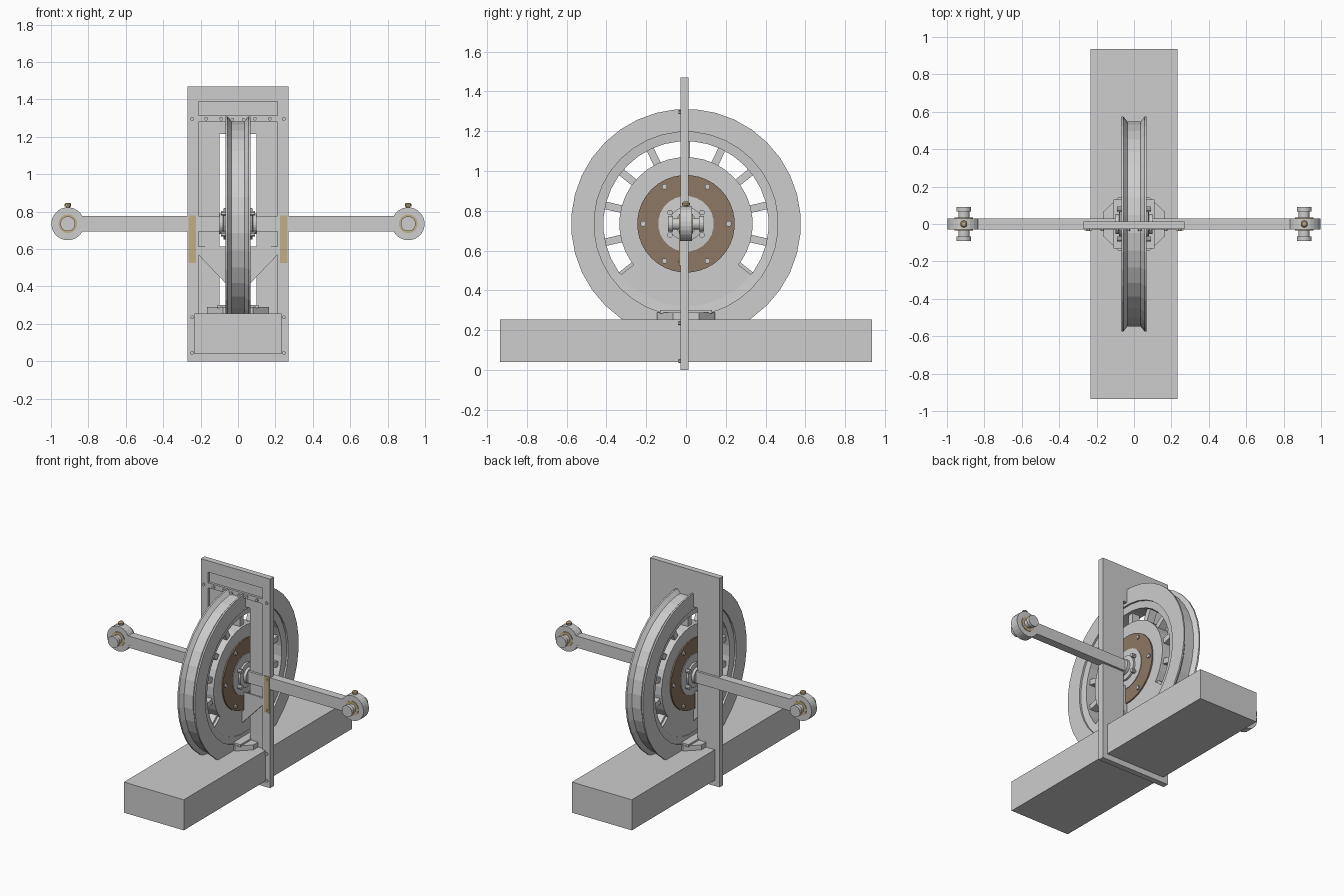
import bpy, bmesh, math
from mathutils import Matrix, Vector

if "Cube" in bpy.data.objects:
    bpy.data.objects.remove(bpy.data.objects["Cube"])

ZC = 0.735  # axle height


def material(name, rgb):
    m = bpy.data.materials.new(name)
    m.diffuse_color = (*rgb, 1)
    m.use_nodes = True
    m.node_tree.nodes["Principled BSDF"].inputs["Base Color"].default_value = m.diffuse_color
    return m


GREY = material("light grey", (0.61, 0.61, 0.61))
BROWN = material("brown", (0.27, 0.185, 0.125))
TAN = material("brass tan", (0.53, 0.42, 0.24))


def finish(name, bm, mat):
    bmesh.ops.recalc_face_normals(bm, faces=bm.faces)
    me = bpy.data.meshes.new(name)
    bm.to_mesh(me)
    bm.free()
    me.materials.append(mat)
    ob = bpy.data.objects.new(name, me)
    bpy.context.collection.objects.link(ob)
    return ob


def box(name, x, y, z, mat=GREY):
    bm = bmesh.new()
    size = (x[1] - x[0], y[1] - y[0], z[1] - z[0])
    mid = (sum(x) / 2, sum(y) / 2, sum(z) / 2)
    bmesh.ops.create_cube(bm, size=1, matrix=Matrix.Translation(mid) @ Matrix.Diagonal((*size, 1)))
    return finish(name, bm, mat)


def prism(name, pts, vec, mat=GREY):
    """Extrude a flat outline along a vector."""
    bm = bmesh.new()
    f = bm.faces.new([bm.verts.new(p) for p in pts])
    out = bmesh.ops.extrude_face_region(bm, geom=[f])
    bmesh.ops.translate(bm, vec=vec, verts=[v for v in out["geom"] if isinstance(v, bmesh.types.BMVert)])
    bmesh.ops.triangulate(bm, faces=[f for f in bm.faces if len(f.verts) > 4])
    return finish(name, bm, mat)


def lathe(name, profile, centre, axis, n=32, mat=GREY, closed=True):
    """Revolve (radius, offset) points about a line through centre."""
    rot = Vector((0, 0, 1)).rotation_difference(Vector(axis)).to_matrix()
    bm = bmesh.new()
    rings = []
    for i in range(n):
        a = 2 * math.pi * (i + 0.5) / n
        rings.append([bm.verts.new(rot @ Vector((r * math.cos(a), r * math.sin(a), h)) + Vector(centre))
                      for r, h in profile])
    m = len(profile)
    for i in range(n):
        p, q = rings[i], rings[(i + 1) % n]
        for j in range(m if closed else m - 1):
            k = (j + 1) % m
            bm.faces.new((p[j], p[k], q[k], q[j]))
    if not closed:
        bm.faces.new([r[0] for r in rings])
        bm.faces.new([r[-1] for r in rings])
    return finish(name, bm, mat)


def rod(name, r, h0, h1, centre, axis, n=16, mat=GREY):
    return lathe(name, [(r, h0), (r, h1)], centre, axis, n, mat, closed=False)


def polar(r, deg, x=0):
    a = math.radians(deg)
    return (x, r * math.cos(a), ZC + r * math.sin(a))


AX, AY, AZ = (1, 0, 0), (0, 1, 0), (0, 0, 1)
C = (0, 0, ZC)

# base beam
box("base_beam", (-0.233, 0.233), (-0.935, 0.935), (0.04, 0.255))

# upright: slotted back sheet
prism("upright_sheet", [(-0.27, -0.012, 0), (-0.27, -0.012, 1.47), (0.27, -0.012, 1.47), (0.27, -0.012, 0),
                        (0.1, -0.012, 0), (0.1, -0.012, 1.215), (-0.1, -0.012, 1.215), (-0.1, -0.012, 0)],
      (0, 0.025, 0))
FY = (-0.028, -0.012)
# upright: raised front rails
for z in ((0, 0.04), (1.28, 1.315), (1.39, 1.47)):
    box("cross_rail", (-0.212, 0.212), FY, z)
box("bottom_sill", (-0.1, 0.1), (-0.012, 0.013), (0, 0.04))

for s in (-1, 1):
    def span(a, b):
        return tuple(sorted((s * a, s * b)))
    box("front_post", span(0.212, 0.27), FY, (0, 1.47))
    # diagonal brace and web above it
    prism("diagonal_brace", [(s * 0.212, -0.026, 0.57), (s * 0.212, -0.026, 0.615), (s * 0.18, -0.026, 0.615),
                             (s * 0.05, -0.026, 0.48), (s * 0.05, -0.026, 0.40)], (0, 0.014, 0))
    prism("brace_web", [(s * 0.18, -0.019, 0.615), (s * 0.06, -0.019, 0.615), (s * 0.06, -0.019, 0.49)],
          (0, 0.007, 0))
    # brass wear strip with its screws
    box("wear_strip", span(0.225, 0.265), (-0.034, -0.027), (0.525, 0.78), TAN)
    for z in (0.545, 0.76):
        rod("strip_screw", 0.008, -0.037, -0.033, (s * 0.245, 0, z), AY, 8, TAN)
    # frame bolts
    for x, z in ((0.245, 1.295), (0.17, 1.297), (0.09, 1.297), (0.03, 1.292), (0.245, 0.235), (0.245, 0.045)):
        rod("frame_bolt", 0.01, -0.038, -0.027, (s * x, 0, z), AY, 8)

    # side arm with eye end
    box("side_arm", span(0.06, 0.85), (-0.029, 0.029), (ZC - 0.041, ZC + 0.041))
    E = (s * 0.91, 0, ZC)
    lathe("arm_eye", [(0.05, -0.03), (0.088, -0.03), (0.088, 0.03), (0.05, 0.03)], E, AY, 24)
    lathe("eye_bushing", [(0.03, -0.034), (0.05, -0.034), (0.05, 0.034), (0.03, 0.034)], E, AY, 24, TAN)
    lathe("eye_pin", [(0.04, -0.09), (0.04, -0.066), (0.03, -0.066), (0.03, 0.066), (0.04, 0.066), (0.04, 0.09)],
          E, AY, 20, closed=False)
    lathe("oil_cup", [(0.011, 0.08), (0.011, 0.093), (0.019, 0.093), (0.019, 0.105), (0.012, 0.112)],
          E, AZ, 10, TAN, closed=False)

# wheel rim: grooved tread and stepped inner edge
half = [(0.55, 0.035), (0.577, 0.057), (0.577, 0.068), (0.462, 0.068), (0.462, 0.055), (0.415, 0.05)]
lathe("wheel_rim", half + [(r, -x) for r, x in reversed(half)], C, AX, 36)

# wheel centre and spokes
rod("wheel_centre", 0.335, -0.045, 0.045, C, AX, 36)
for i in range(14):
    a = 90 + i * 360 / 14
    d = Vector(polar(1, a)) - Vector(C)
    t = Vector((0, -d.z, d.y)) * 0.019
    pts = []
    for r, sg in ((0.32, 1), (0.43, 1), (0.43, -1), (0.32, -1)):
        pts.append(Vector(C) + d * r + t * sg + Vector((-0.028, 0, 0)))
    prism("spoke", pts, (0.056, 0, 0))

# counterweight filling the lower spoke gaps
arc = [-142 + 104 * i / 16 for i in range(17)]
prism("counterweight", [polar(0.44, a, -0.045) for a in arc] + [polar(0.32, a, -0.045) for a in reversed(arc)],
      (0.09, 0, 0))

# hub stack and bolts on both faces
for s in (-1, 1):
    D = (s, 0, 0)
    lathe("brown_ring", [(0.13, 0.04), (0.245, 0.04), (0.245, 0.054), (0.13, 0.054)], C, D, 36, BROWN)
    lathe("hub", [(0.14, 0.04), (0.14, 0.058), (0.085, 0.062), (0.085, 0.076), (0.055, 0.08), (0.055, 0.1)],
          C, D, 24, closed=False)
    for i in range(6):
        rod("ring_bolt", 0.014, 0.05, 0.064, polar(0.215, 60 * i), D, 8)
    for a in (35, 145, 215, 325):
        rod("hub_bolt", 0.014, 0.055, 0.09, polar(0.098, a), D, 8)

# octagonal footing around the wheel, with clamp lugs
octagon = [(0.165, 0.065), (0.08, 0.145), (-0.08, 0.145), (-0.165, 0.065),
           (-0.165, -0.065), (-0.08, -0.145), (0.08, -0.145), (0.165, -0.065)]
prism("octagon_foot", [(x, y, 0.25) for x, y in octagon], (0, 0, 0.04))
box("foot_cap", (-0.11, 0.11), (-0.13, 0.13), (0.285, 0.302))
